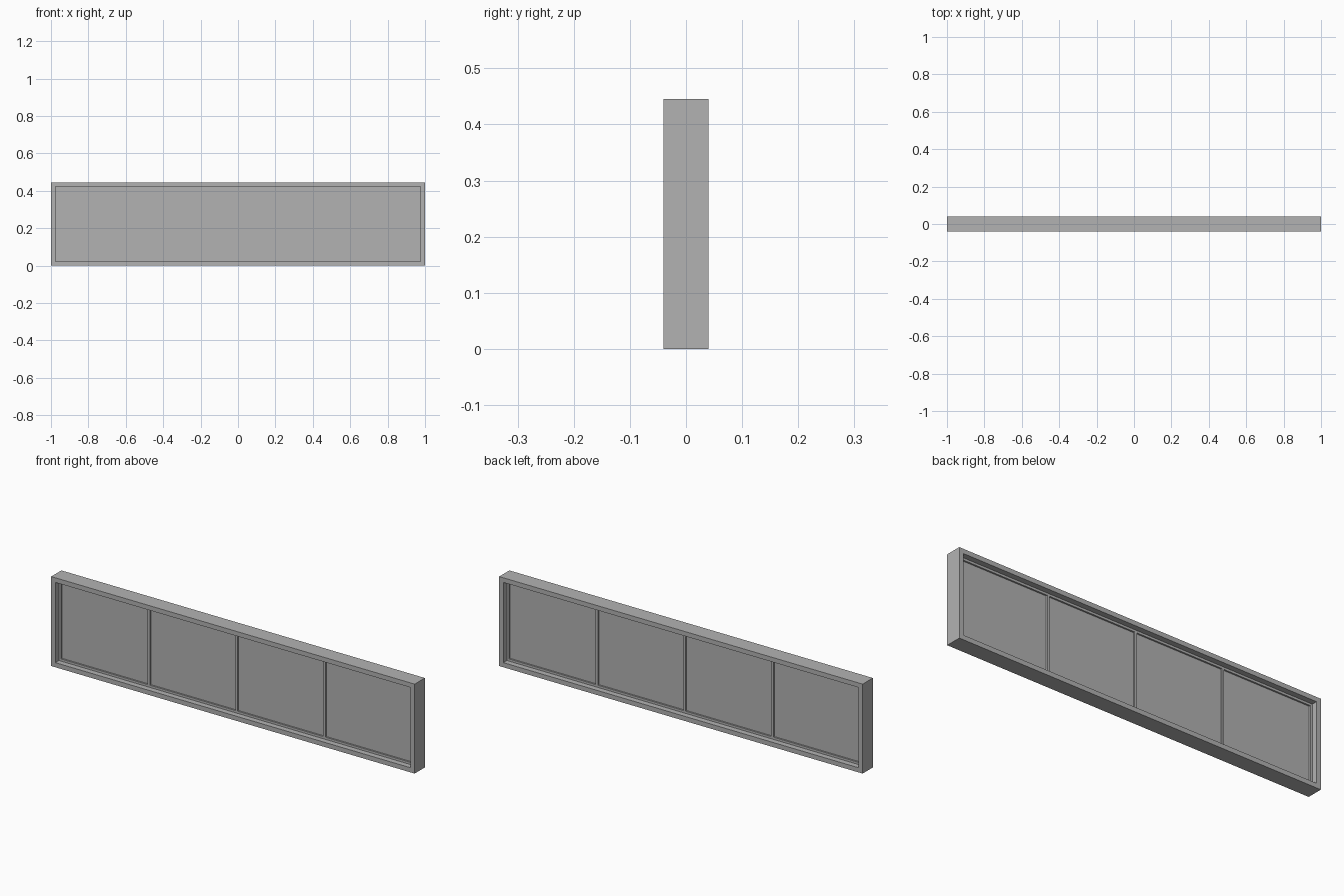
import bpy
import bmesh

cube = bpy.data.objects.get("Cube")
if cube:
    bpy.data.objects.remove(cube, do_unlink=True)

# One flat grey for everything
grey = bpy.data.materials.new("mid grey")
grey.use_nodes = True
colour = (0.448, 0.448, 0.448, 1)
grey.diffuse_color = colour
grey.node_tree.nodes["Principled BSDF"].inputs["Base Color"].default_value = colour

HEIGHT = 0.445
MID = HEIGHT / 2
RIM = 0.023      # outer frame width
SASH = 0.011     # inner sash width
BAYS = 4


def finish(name, bm):
    bmesh.ops.recalc_face_normals(bm, faces=bm.faces[:])
    mesh = bpy.data.meshes.new(name)
    bm.to_mesh(mesh)
    bm.free()
    mesh.materials.append(grey)
    obj = bpy.data.objects.new(name, mesh)
    bpy.context.collection.objects.link(obj)
    return obj


def box(name, x, half_w, half_d, half_h):
    bm = bmesh.new()
    bmesh.ops.create_cube(bm, size=2)
    for v in bm.verts:
        v.co = (x + v.co.x * half_w, v.co.y * half_d, MID + v.co.z * half_h)
    return finish(name, bm)


def ring(name, half_w, half_h, width, half_d):
    """Rectangular frame: nested loops front and back joined by quads."""
    bm = bmesh.new()
    loops = []
    for inset, y in ((0, -half_d), (width, -half_d), (width, half_d), (0, half_d)):
        loops.append([bm.verts.new((sx * (half_w - inset), y, MID + sz * (half_h - inset)))
                      for sx, sz in ((-1, -1), (1, -1), (1, 1), (-1, 1))])
    for a, b in zip(loops, loops[1:] + loops[:1]):
        for i in range(4):
            j = (i + 1) % 4
            bm.faces.new((a[i], a[j], b[j], b[i]))
    return finish(name, bm)


# Deep outer frame and shallow sash set inside it
open_w, open_h = 1 - RIM, MID - RIM
ring("outer_frame", 1, MID, RIM, 0.04)
ring("inner_sash", open_w, open_h, SASH, 0.012)

# Thin pane filling the sash
clear_w, clear_h = open_w - SASH, open_h - SASH
box("pane", 0, clear_w, 0.004, clear_h)

# Slim mullions dividing the pane into equal bays
for i in range(1, BAYS):
    x = -clear_w + 2 * clear_w * i / BAYS
    box(f"mullion_{i}", x, 0.006, 0.012, clear_h)
